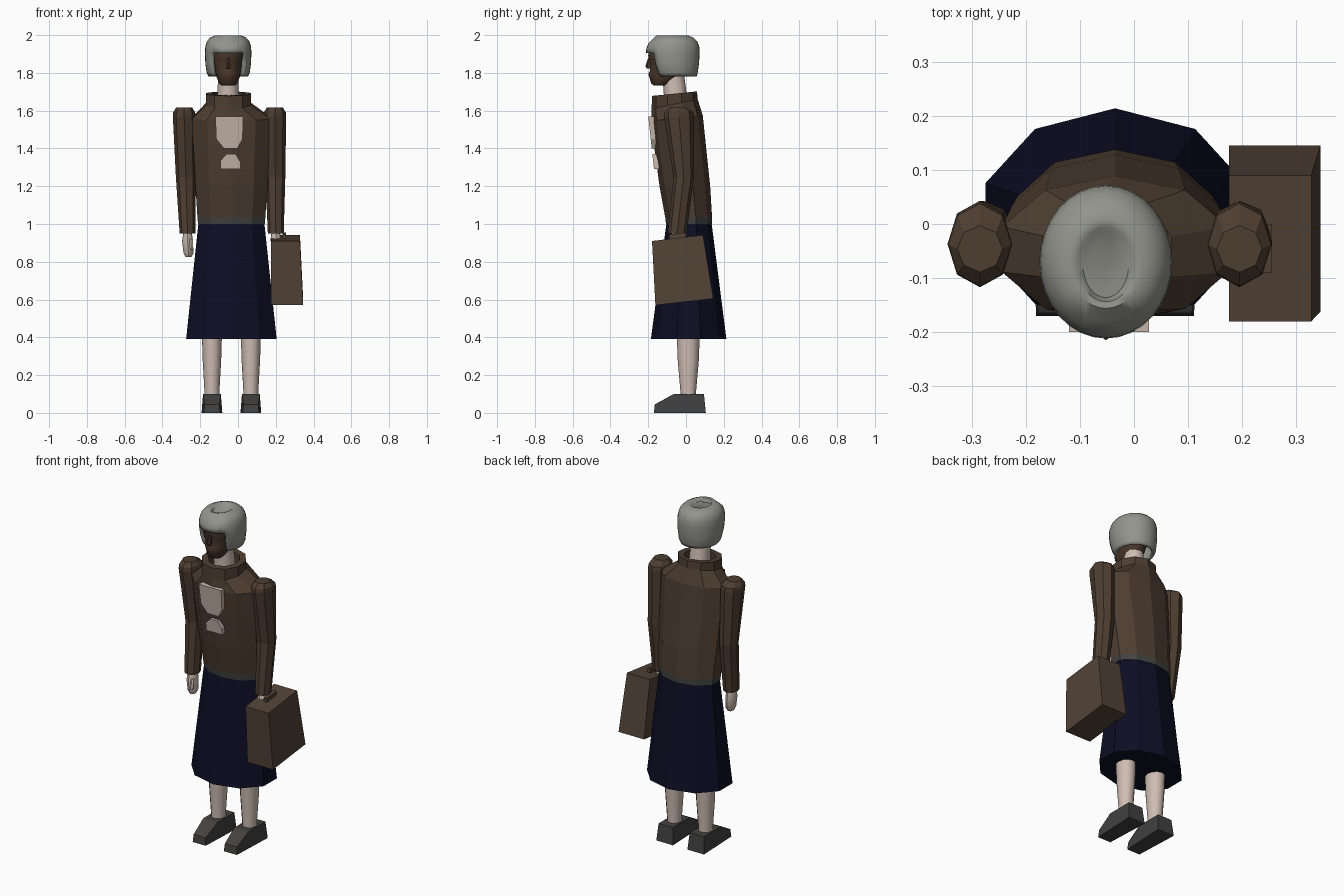
import bpy, bmesh, math
from mathutils import Vector

cube = bpy.data.objects.get("Cube")
if cube:
    bpy.data.objects.remove(cube)


def material(name, rgb):
    m = bpy.data.materials.new(name)
    m.use_nodes = True
    m.diffuse_color = (*rgb, 1)
    m.node_tree.nodes["Principled BSDF"].inputs["Base Color"].default_value = (*rgb, 1)
    return m


BROWN = material("brown wool", (0.075, 0.047, 0.03))
LEATHER = material("brown leather", (0.085, 0.056, 0.037))
NAVY = material("navy cloth", (0.004, 0.004, 0.018))
GREY = material("charcoal", (0.055, 0.053, 0.052))
HAIR = material("grey hair", (0.29, 0.295, 0.26))
SKIN = material("pale skin", (0.62, 0.51, 0.45))
SHIRT = material("cream shirt", (0.56, 0.47, 0.4))
FACE = material("dark face", (0.065, 0.037, 0.023))


def finish(name, bm, mats, smooth=False):
    bmesh.ops.recalc_face_normals(bm, faces=bm.faces)
    me = bpy.data.meshes.new(name)
    bm.to_mesh(me)
    bm.free()
    for m in mats:
        me.materials.append(m)
    ob = bpy.data.objects.new(name, me)
    bpy.context.collection.objects.link(ob)
    if smooth:
        bpy.context.view_layer.objects.active = ob
        bpy.ops.object.select_all(action='DESELECT')
        ob.select_set(True)
        bpy.ops.object.shade_smooth_by_angle(angle=math.radians(50))
    return ob


def loft_mesh(rings, n, caps=(True, True)):
    """Join elliptical rings (z, centre x, centre y, radius x, radius y, tilt)."""
    bm = bmesh.new()
    loops = []
    for z, cx, cy, rx, ry, *tilt in rings:
        t = tilt[0] if tilt else 0
        loop = []
        for i in range(n):
            a = math.tau * i / n
            y = ry * math.cos(a)
            loop.append(bm.verts.new((cx + rx * math.sin(a), cy + y, z + t * y)))
        loops.append(loop)
    for a, b in zip(loops, loops[1:]):
        for i in range(n):
            j = (i + 1) % n
            bm.faces.new((a[i], a[j], b[j], b[i]))
    if caps[0]:
        bm.faces.new(loops[0])
    if caps[1]:
        bm.faces.new(loops[-1])
    return bm


def loft(name, rings, n, mat, smooth=False):
    return finish(name, loft_mesh(rings, n), [mat], smooth)


def prism(name, points, place, mat):
    """Extrude an outline; place(p, side) gives the 3D point on side 0 or 1."""
    bm = bmesh.new()
    a, b = [[bm.verts.new(place(p, s)) for p in points] for s in (0, 1)]
    bm.faces.new(a)
    bm.faces.new(b)
    for i in range(len(points)):
        j = (i + 1) % len(points)
        bm.faces.new((a[i], a[j], b[j], b[i]))
    return finish(name, bm, [mat])


CX = -0.035

# Skirt
loft("skirt", [(0.39, CX, 0.014, 0.252, 0.2), (1.0, CX, 0.016, 0.184, 0.12)], 10, NAVY)

# Jacket with a belt band and collar
jacket = loft_mesh([
    (1.0, CX, 0.016, 0.186, 0.122),
    (1.035, CX, 0.014, 0.189, 0.124),
    (1.2, CX, -0.006, 0.2, 0.134),
    (1.4, CX, -0.03, 0.211, 0.137),
    (1.56, CX, -0.047, 0.22, 0.136, 0.1),
    (1.635, -0.05, -0.06, 0.124, 0.122, 0.2),
    (1.69, -0.05, -0.061, 0.126, 0.119, 0.1),
    (1.69, -0.05, -0.06, 0.088, 0.086, 0.1),
    (1.64, -0.05, -0.06, 0.085, 0.083)], 10)
for f in jacket.faces:
    if f.calc_center_median().z < 1.03:
        f.material_index = 1
finish("jacket", jacket, [BROWN, GREY])


# Shirt front, following the slope of the chest
def on_chest(p, side):
    x, z = p
    return (x, -0.2 + (1.57 - z) * 0.11 + side * 0.06, z)


prism("shirt_front", [(-0.12, 1.57), (0.028, 1.57), (0.024, 1.45), (-0.003, 1.4),
                      (-0.075, 1.4), (-0.115, 1.45)], on_chest, SHIRT)
prism("shirt_lower", [(-0.092, 1.29), (0.015, 1.29), (0.012, 1.33), (-0.012, 1.37),
                      (-0.062, 1.37), (-0.092, 1.335)], on_chest, SHIRT)

# Sleeves, hands, legs and shoes
SHOE = [(-0.17, 0), (-0.165, 0.045), (-0.065, 0.1), (0.095, 0.1), (0.105, 0)]
for side, shoulder, wrist, hip in (("right", -0.285, -0.267, -0.138),
                                   ("left", 0.195, 0.2, 0.068)):
    elbow = (shoulder + wrist) / 2
    loft(side + "_sleeve", [
        (0.95, wrist, -0.047, 0.042, 0.05),
        (1.25, elbow, -0.012, 0.053, 0.054),
        (1.57, shoulder, -0.037, 0.06, 0.08),
        (1.592, shoulder, -0.038, 0.058, 0.076),
        (1.617, shoulder, -0.046, 0.042, 0.043)], 8, BROWN)
    low = 0.825 if side == "right" else 0.885
    loft(side + "_hand", [
        (low, wrist + 0.005, -0.05, 0.016, 0.022),
        (low + 0.02, wrist + 0.005, -0.05, 0.026, 0.035),
        (0.91, wrist, -0.048, 0.029, 0.04),
        (0.96, wrist, -0.046, 0.022, 0.028)], 8, SKIN, True)
    loft(side + "_leg", [
        (0.06, hip, 0.012, 0.04, 0.042),
        (0.12, hip, 0.012, 0.04, 0.042),
        (0.28, hip, 0.012, 0.049, 0.056),
        (0.45, hip, 0.012, 0.054, 0.062)], 12, SKIN, True)

    def on_foot(p, s, hip=hip):
        y, z = p
        half = 0.055 - 0.08 * z - (0.012 if y < -0.1 else 0)
        return (hip + (2 * s - 1) * half, y, z)

    prism(side + "_shoe", SHOE, on_foot, GREY)

# Thumb on the free hand
loft("right_thumb", [(0.865, -0.245, -0.085, 0.008, 0.009),
                     (0.92, -0.25, -0.07, 0.013, 0.013)], 6, SKIN, True)

# Briefcase, slanted and flaring outward at the bottom
CASE = [(-0.18, 0.91), (0.09, 0.942), (0.145, 0.605), (-0.162, 0.57)]
prism("briefcase", CASE,
      lambda p, s: (0.345 - 0.017 * (p[1] > 0.8) if s else 0.176, *p), LEATHER)
prism("briefcase_handle", [(-0.09, 0.915), (-0.09, 0.945), (0.0, 0.955), (0.0, 0.925)],
      lambda p, s: (0.235 + s * 0.02, *p), LEATHER)

# Neck
loft("neck", [(1.62, -0.052, -0.052, 0.062, 0.064),
              (1.7, -0.052, -0.058, 0.056, 0.06),
              (1.79, -0.052, -0.068, 0.054, 0.058)], 12, SKIN, True)

# Face and nose
HX = -0.052
loft("face", [
    (1.732, HX, -0.135, 0.036, 0.035),
    (1.745, HX, -0.13, 0.048, 0.055),
    (1.775, HX, -0.105, 0.06, 0.088),
    (1.795, HX, -0.1, 0.066, 0.1),
    (1.81, HX, -0.095, 0.07, 0.096),
    (1.87, HX, -0.085, 0.085, 0.108),
    (1.89, HX, -0.085, 0.085, 0.116),
    (1.94, HX, -0.08, 0.085, 0.105)], 16, FACE, True)
loft("nose", [(1.822, HX, -0.193, 0.014, 0.014),
              (1.835, HX, -0.196, 0.015, 0.019),
              (1.88, HX, -0.19, 0.007, 0.01)], 6, FACE, True)

# Hair: a rounded cap with a dimpled crown and an open front
hair = loft_mesh([
    (1.782, HX, -0.058, 0.105, 0.114),
    (1.8, HX, -0.06, 0.114, 0.122),
    (1.85, HX, -0.066, 0.121, 0.135),
    (1.905, HX, -0.07, 0.123, 0.142),
    (1.94, HX, -0.07, 0.121, 0.14),
    (1.968, HX, -0.07, 0.112, 0.129),
    (1.988, HX, -0.071, 0.094, 0.108),
    (1.999, HX, -0.073, 0.068, 0.083),
    (1.997, HX, -0.075, 0.052, 0.069),
    (1.985, HX, -0.076, 0.042, 0.06)], 32, (False, True))
opening = [f for f in hair.faces
           if f.calc_center_median().z < 1.9 and f.calc_center_median().y < -0.1
           and abs(f.calc_center_median().x - HX) < 0.078]
bmesh.ops.delete(hair, geom=opening, context='FACES')
# Lower the fringe so that it reads as a separate lock
for v in hair.verts:
    if 1.91 < v.co.z < 1.995 and v.co.y < -0.12 and abs(v.co.x - HX) < 0.065:
        v.co.z -= 0.011
cap = finish("hair", hair, [HAIR], True)
shell = cap.modifiers.new("thickness", 'SOLIDIFY')
shell.thickness = 0.018
shell.offset = -1
